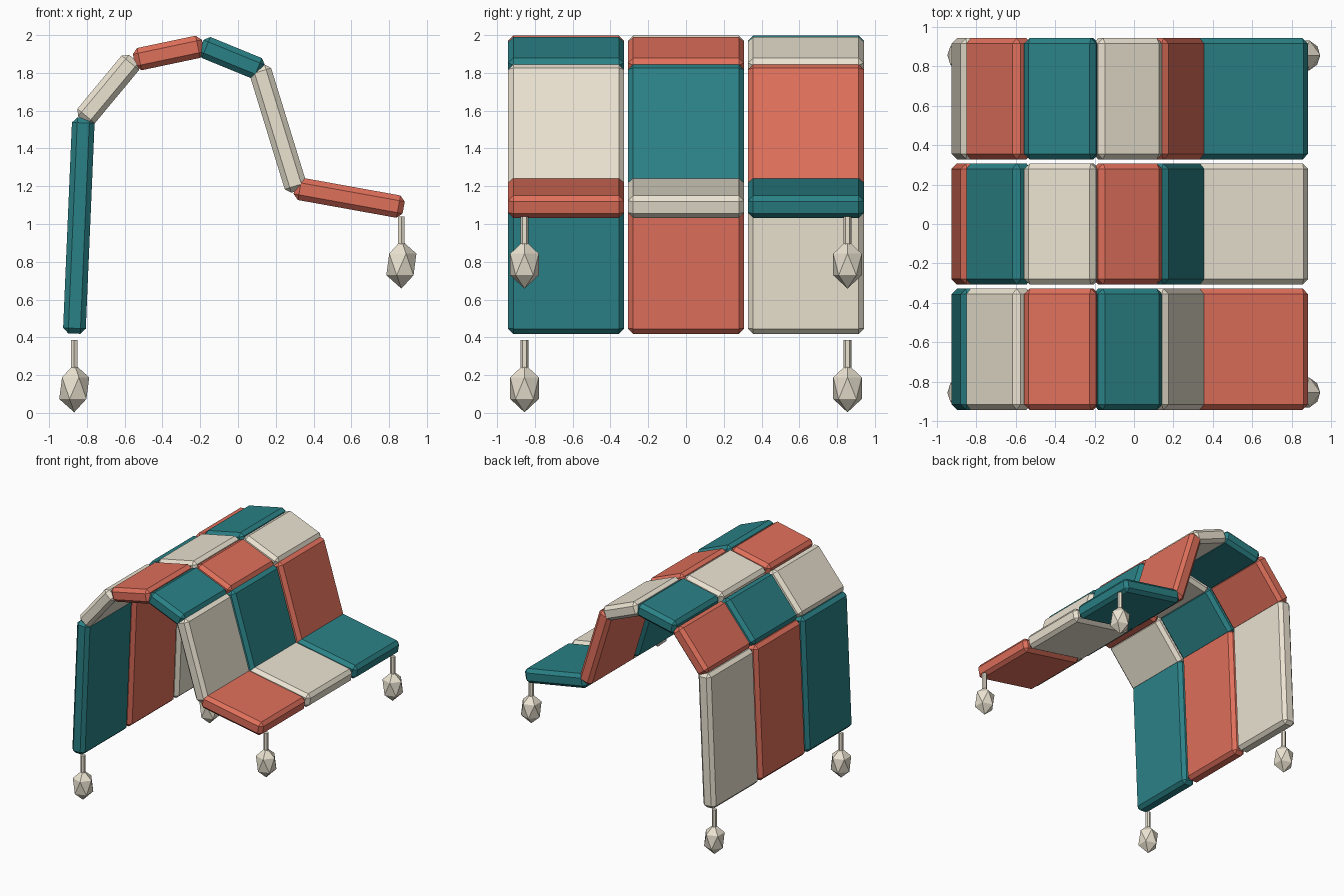
import bpy, bmesh, math
from mathutils import Matrix, Vector

if "Cube" in bpy.data.objects:
    bpy.data.objects.remove(bpy.data.objects["Cube"])


def material(name, rgb):
    m = bpy.data.materials.new(name)
    m.diffuse_color = (*rgb, 1)
    m.use_nodes = True
    m.node_tree.nodes["Principled BSDF"].inputs["Base Color"].default_value = m.diffuse_color
    return m


teal = material("teal_cloth", (0.023, 0.22, 0.24))
cream = material("cream_cloth", (0.83, 0.77, 0.64))
red = material("red_cloth", (0.74, 0.16, 0.105))


def finish(name, bm, mat):
    bmesh.ops.recalc_face_normals(bm, faces=bm.faces)
    me = bpy.data.meshes.new(name)
    bm.to_mesh(me)
    bm.free()
    me.materials.append(mat)
    ob = bpy.data.objects.new(name, me)
    bpy.context.collection.objects.link(ob)
    return ob


def patch(name, start, end, y, mat, width=0.615, thick=0.12, chamfer=0.028):
    """Chamfered slab running from start to end in the xz plane."""
    a, b = Vector((start[0], y, start[1])), Vector((end[0], y, end[1]))
    d = b - a
    bm = bmesh.new()
    bmesh.ops.create_cube(bm, size=1)
    bmesh.ops.scale(bm, vec=(d.length, width, thick), verts=bm.verts)
    bmesh.ops.bevel(bm, geom=bm.edges[:], offset=chamfer, segments=1,
                    profile=0.5, affect='EDGES')
    turn = Matrix.Rotation(-math.atan2(d.z, d.x), 4, 'Y')
    bmesh.ops.transform(bm, matrix=Matrix.Translation((a + b) / 2) @ turn,
                        verts=bm.verts)
    finish(name, bm, mat)


def tassel(name, x, y, z):
    """Faceted bob on a short cord; z is the bottom tip."""
    bm = bmesh.new()
    bmesh.ops.create_icosphere(
        bm, subdivisions=1, radius=1,
        matrix=Matrix.Translation((x, y, z + 0.128)) @ Matrix.Diagonal((0.089, 0.089, 0.128, 1)))
    bmesh.ops.create_cone(
        bm, cap_ends=True, segments=6, radius1=0.02, radius2=0.02, depth=0.165,
        matrix=Matrix.Translation((x, y, z + 0.3)))
    finish(name, bm, cream)


# Draped patchwork: side profile of six slabs, repeated in three columns
profile = [
    ((-0.867, 0.42), (-0.818, 1.563)),
    ((-0.822, 1.55), (-0.552, 1.875)),
    ((-0.55, 1.867), (-0.185, 1.944)),
    ((-0.195, 1.945), (0.13, 1.812)),
    ((0.11, 1.835), (0.313, 1.175)),
    ((0.30, 1.191), (0.877, 1.087)),
]
colours = [teal, cream, red]
for col in range(3):
    for i, (p, q) in enumerate(profile):
        patch(f"blanket_patch_{col + 1}_{i + 1}", p, q, (col - 1) * 0.635,
              colours[(i - col) % 3])

# Corner tassels
for side, y in (("front", -0.855), ("back", 0.855)):
    tassel(f"{side}_low_tassel", -0.867, y, 0.003)
    tassel(f"{side}_high_tassel", 0.865, y, 0.658)
